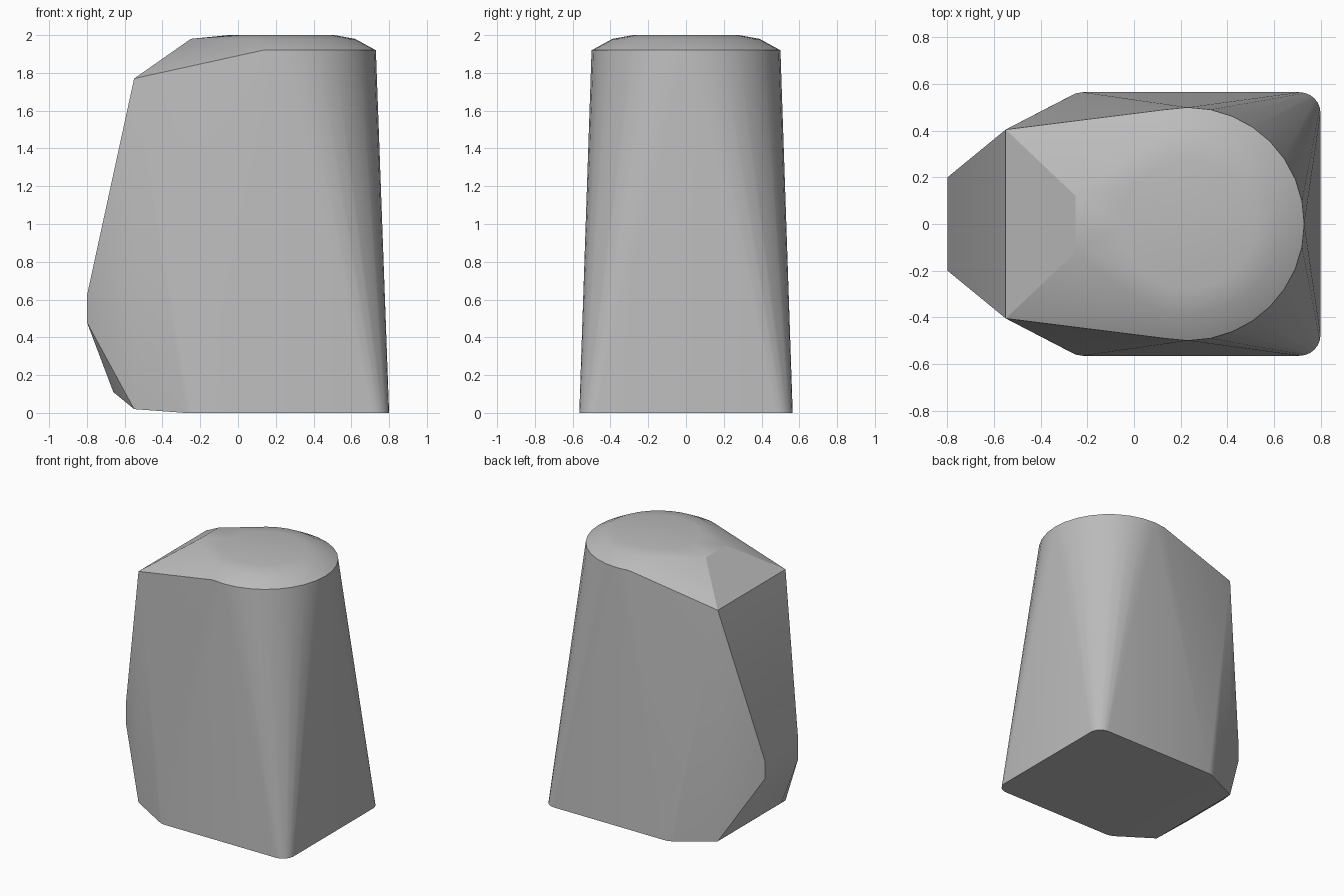
import bpy
import bmesh
from math import radians, sin, cos, pi

cube = bpy.data.objects.get("Cube")
if cube:
    bpy.data.objects.remove(cube)

grey = bpy.data.materials.new("plain grey")
grey.use_nodes = True
colour = (0.5, 0.5, 0.5, 1)
grey.diffuse_color = colour
grey.node_tree.nodes["Principled BSDF"].inputs["Base Color"].default_value = colour


def ring(cx, radius, z, min_x=-1, count=32):
    """Circle of points, kept only where x is above min_x."""
    pts = [(cx + radius * cos(2 * pi * i / count), radius * sin(2 * pi * i / count), z)
           for i in range(count)]
    return [p for p in pts if p[0] >= min_x]


def mirrored(points):
    return [(x, s * y, z) for x, y, z in points for s in (1, -1)]


# Domed round top
points = ring(0.23, 0.5, 1.92, 0.1) + ring(0.23, 0.39, 1.98) + ring(0.23, 0.28, 2)

# Faceted nose, from the top ridge down to the chamfered foot
points += mirrored([(-0.25, 0.12, 1.98), (-0.55, 0.405, 1.77), (-0.8, 0.2, 0.62),
                    (-0.8, 0.2, 0.48), (-0.66, 0.2, 0.11), (-0.55, 0.405, 0.02)])

# Flat base with rounded corners
points += mirrored([(-0.22, 0.565, 0), (-0.25, 0.56, 0), (-0.28, 0.545, 0)])
points += mirrored([(0.71 + 0.09 * cos(a), 0.475 + 0.09 * sin(a), 0)
                    for a in (radians(15 * i) for i in range(7))])

# Wrap the outline in one closed shell
bm = bmesh.new()
for p in points:
    bm.verts.new(p)
hull = bmesh.ops.convex_hull(bm, input=bm.verts)
loose = {g for g in hull["geom_interior"] + hull["geom_unused"]
         if isinstance(g, bmesh.types.BMVert)}
bmesh.ops.delete(bm, geom=list(loose), context="VERTS")
bmesh.ops.dissolve_limit(bm, angle_limit=radians(0.5), verts=bm.verts, edges=bm.edges)
bmesh.ops.recalc_face_normals(bm, faces=bm.faces)
mesh = bpy.data.meshes.new("tapered_block")
bm.to_mesh(mesh)
bm.free()
mesh.materials.append(grey)

block = bpy.data.objects.new("tapered_block", mesh)
bpy.context.collection.objects.link(block)
bpy.context.view_layer.objects.active = block
block.select_set(True)
bpy.ops.object.shade_smooth_by_angle(angle=radians(25))
